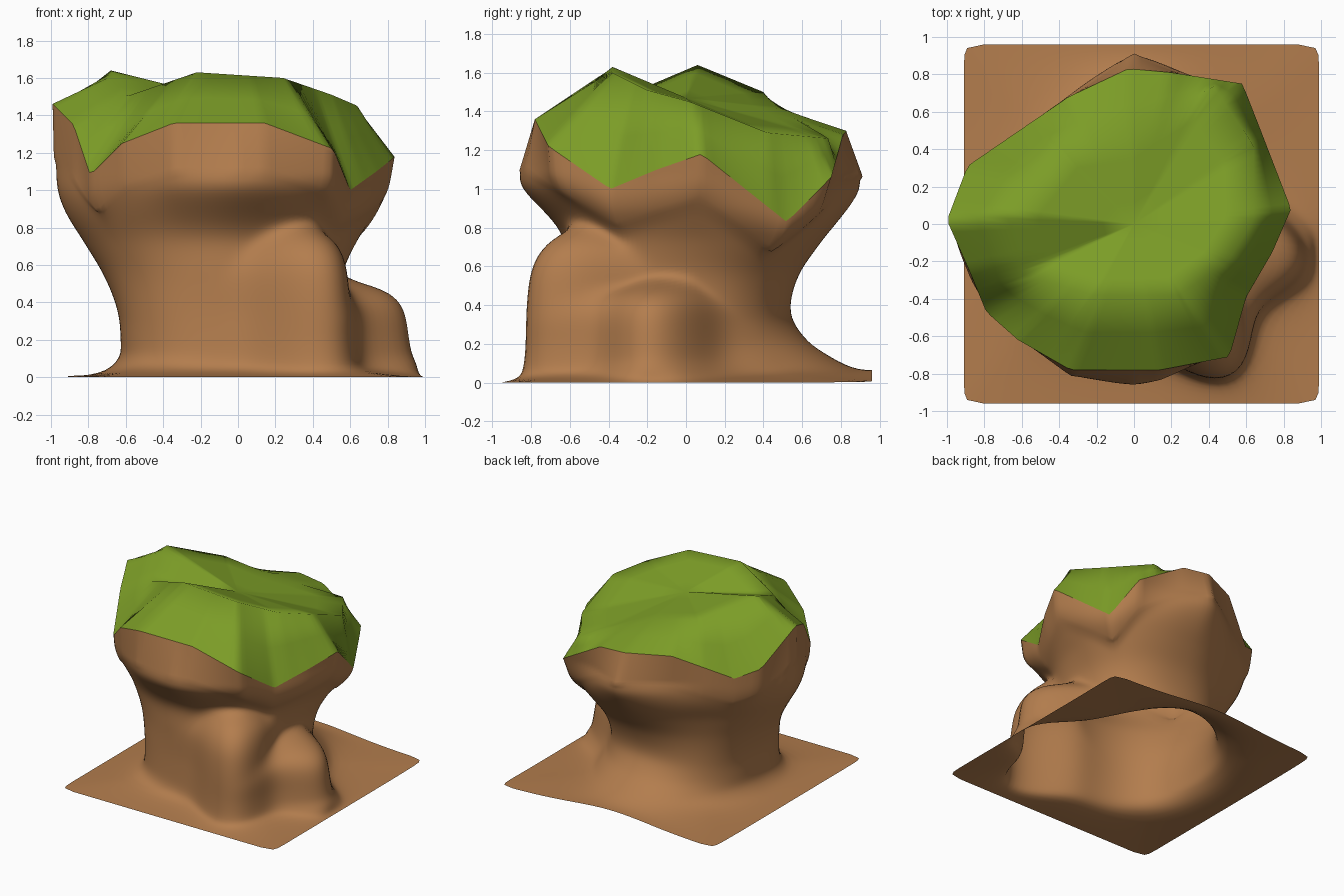
import bpy, bmesh, math

if "Cube" in bpy.data.objects:
    bpy.data.objects.remove(bpy.data.objects["Cube"])

N = 144
TAU = 2 * math.pi
ANG = [TAU * i / N for i in range(N)]
# snap the nearest columns onto the corners of the ground sheet
for cx, cy in [(.99, .96), (-.91, .96), (-.91, -.96), (.99, -.96)]:
    ca = math.atan2(cy, cx) % TAU
    ANG[round(ca / TAU * N)] = ca


def material(name, col):
    m = bpy.data.materials.new(name)
    m.diffuse_color = (*col, 1)
    m.use_nodes = True
    m.node_tree.nodes["Principled BSDF"].inputs["Base Color"].default_value = m.diffuse_color
    return m


brown = material("earth brown", (0.45, 0.205, 0.075))
green = material("grass green", (0.20, 0.335, 0.02))

# body radii at eight compass angles (0, 45 ... 315 degrees) for each height
LEVELS = [0.03, 0.1, 0.2, 0.35, 0.55, 0.75, 0.9, 1.09]
RADII = [
    [.68, .61, .58, .56, .56, .63, .71, .79],
    [.72, .66, .58, .55, .61, .75, .84, .87],
    [.92, .80, .64, .54, .58, .71, .81, .93],
    [.75, .67, .62, .60, .62, .68, .74, .78],
    [.70, .63, .625, .64, .72, .84, .92, .98],
    [.75, .70, .69, .69, .70, .74, .80, .87],
    [.66, .64, .63, .62, .62, .62, .70, .87],
    [.63, .61, .60, .60, .59, .60, .66, .76],
]
# widest outline of the crown, grass edge, and raised rim of the dished top
WIDE = [(.79, .05, 1), (.67, .56, 1), (.27, .79, 1), (0, .935, 1), (-.35, .67, 1), (-.57, .53, 1),
        (-.85, .3, 1), (-.99, .02, 1), (-.88, -.28, 1), (-.77, -.47, 1), (-.6, -.62, 1),
        (-.34, -.82, 1), (0, -.88, 1), (.14, -.85, 1), (.5, -.67, 1), (.61, -.4, 1)]
EDGE = [(.84, .08, 1.18), (.67, .52, .83), (.58, .75, 1.06), (.2, .81, 1.28), (-.03, .83, 1.3),
        (-.35, .68, 1.3), (-.73, .42, 1.12), (-.89, .31, 1.2), (-1, .02, 1.47),
        (-.88, -.25, 1.35), (-.79, -.47, 1.08), (-.62, -.62, 1.25), (-.34, -.78, 1.36),
        (.14, -.78, 1.36), (.51, -.71, 1.22), (.60, -.39, 1.0), (.74, -.15, 1.1)]
RIM = [(.64, .02, 1.45), (.64, .42, 1.29), (.42, .74, 1.26), (0, .46, 1.42), (-.4, .40, 1.5),
       (-.68, .06, 1.64), (-.6, -.27, 1.5), (-.22, -.38, 1.63), (.24, -.38, 1.60),
       (.5, -.2, 1.51)]
# side mounds: angle, outward reach, height, angular width
MOUNDS = [(-0.22, .36, .52, .25), (-0.99, .36, .80, .25)]


def loop_at(pts, a):
    """Radius and height where the ray at angle a meets a closed outline."""
    c, s = math.cos(a), math.sin(a)
    for p, q in zip(pts, pts[1:] + pts[:1]):
        u = c * p[1] - s * p[0]
        v = c * q[1] - s * q[0]
        if u <= 0 < v:
            t = -u / (v - u)
            x, y, z = (p[k] + (q[k] - p[k]) * t for k in range(3))
            if x * c + y * s > 0:
                return math.hypot(x, y), z
    return 0.8, 1.2


def catmull(p0, p1, p2, p3, t):
    return 0.5 * (2 * p1 + (p2 - p0) * t + (2 * p0 - 5 * p1 + 4 * p2 - p3) * t * t
                  + (3 * p1 - p0 - 3 * p2 + p3) * t ** 3)


def column(prof, z):
    n = len(LEVELS)
    z = min(max(z, LEVELS[0]), LEVELS[-1])
    j = max(k for k in range(n - 1) if LEVELS[k] <= z)
    t = (z - LEVELS[j]) / (LEVELS[j + 1] - LEVELS[j])
    return catmull(prof[max(j - 1, 0)], prof[j], prof[j + 1], prof[min(j + 2, n - 1)], t)


def ground_edge(a):
    """Rounded rectangle of the ground sheet, lifted a little at the back."""
    c, s = math.cos(a), math.sin(a)
    hx = 0.99 if c > 0 else 0.91
    r = (abs(c / hx) ** 34 + abs(s / 0.96) ** 34) ** (-1 / 34)
    return r, 0.065 * max(0, s) ** 7


def body_radius(a, z):
    f = a / TAU * 8
    i, t = int(f), f - int(f)
    r = catmull(*(column(RADII[(i + k) % 8], z) for k in (-1, 0, 1, 2)), t)
    w = min(1, max(0, (z - 0.7) / 0.38))
    r += (loop_at(WIDE, a)[0] - r) * w ** 2
    for ma, reach, h, width in MOUNDS:
        d = (a - ma + math.pi) % TAU - math.pi
        g = math.exp(-(d / width) ** 2 / 2)
        top = h * g ** 0.1
        r += reach * g * max(0, 1 - (z / top) ** 7) ** 0.6
    return r


def foot_z(a):
    return 0.03 + 0.08 * max(0, math.sin(a)) ** 6


def loft(name, rings, mat, centre=None, angle=40, smooth=None):
    bm = bmesh.new()
    rows = [[bm.verts.new((r * math.cos(a), r * math.sin(a), z)) for a, (r, z) in zip(ANG, ring)]
            for ring in rings]
    for lo, hi in zip(rows, rows[1:]):
        for i in range(N):
            k = (i + 1) % N
            bm.faces.new((lo[i], lo[k], hi[k], hi[i]))
    if centre:
        c = bm.verts.new(centre)
        for i in range(N):
            bm.faces.new((rows[-1][i], rows[-1][(i + 1) % N], c))
    if smooth:
        first, last, times = smooth
        verts = [v for row in rows[first:last] for v in row]
        for _ in range(times):
            bmesh.ops.smooth_vert(bm, verts=verts, factor=0.5,
                                  use_axis_x=True, use_axis_y=True, use_axis_z=True)
    me = bpy.data.meshes.new(name)
    bm.to_mesh(me)
    bm.free()
    me.materials.append(mat)
    ob = bpy.data.objects.new(name, me)
    bpy.context.collection.objects.link(ob)
    bpy.context.view_layer.objects.active = ob
    ob.select_set(True)
    bpy.ops.object.shade_smooth_by_angle(angle=math.radians(angle))
    ob.select_set(False)
    return ob


# earth: ground sheet sweeping up into the stem, open underneath
rings = []
for s in [1, .8, .6, .4, .2]:
    ring = []
    for a in ANG:
        er, ez = ground_edge(a)
        z0 = foot_z(a)
        r0 = min(body_radius(a, z0), er - 0.03)
        ring.append((r0 + (er - r0) * s, ez * s + z0 * (1 - s) ** 1.5))
    rings.append(ring)
STEPS = 56
for j in range(STEPS + 1):
    t = j / STEPS
    ring = []
    for a in ANG:
        br, bz = loop_at(EDGE, a)
        z0 = foot_z(a)
        z = z0 + (bz - z0) * t
        r = body_radius(a, z)
        if z < 0.5:
            r = min(r, ground_edge(a)[0] - 0.03)
        w = max(0, (t - 0.75) / 0.25)
        ring.append((r + (br - r) * w, z))
    rings.append(ring)
loft("earth_stem", rings, brown, angle=120, smooth=(1, 50, 7))

# grass cap: slopes up from the jagged edge to the rim, then dips in the middle
edge = [loop_at(EDGE, a) for a in ANG]
rim = [loop_at(RIM, a) for a in ANG]
mid = [((e[0] + m[0]) / 2, (e[1] + m[1]) / 2) for e, m in zip(edge, rim)]
inner = [[(m[0] * k, 1.47 + (m[1] - 1.47) * k) for m in rim] for k in (.75, .5, .25)]
loft("grass_cap", [edge, mid, rim] + inner, green, (0, 0, 1.47), 120)
